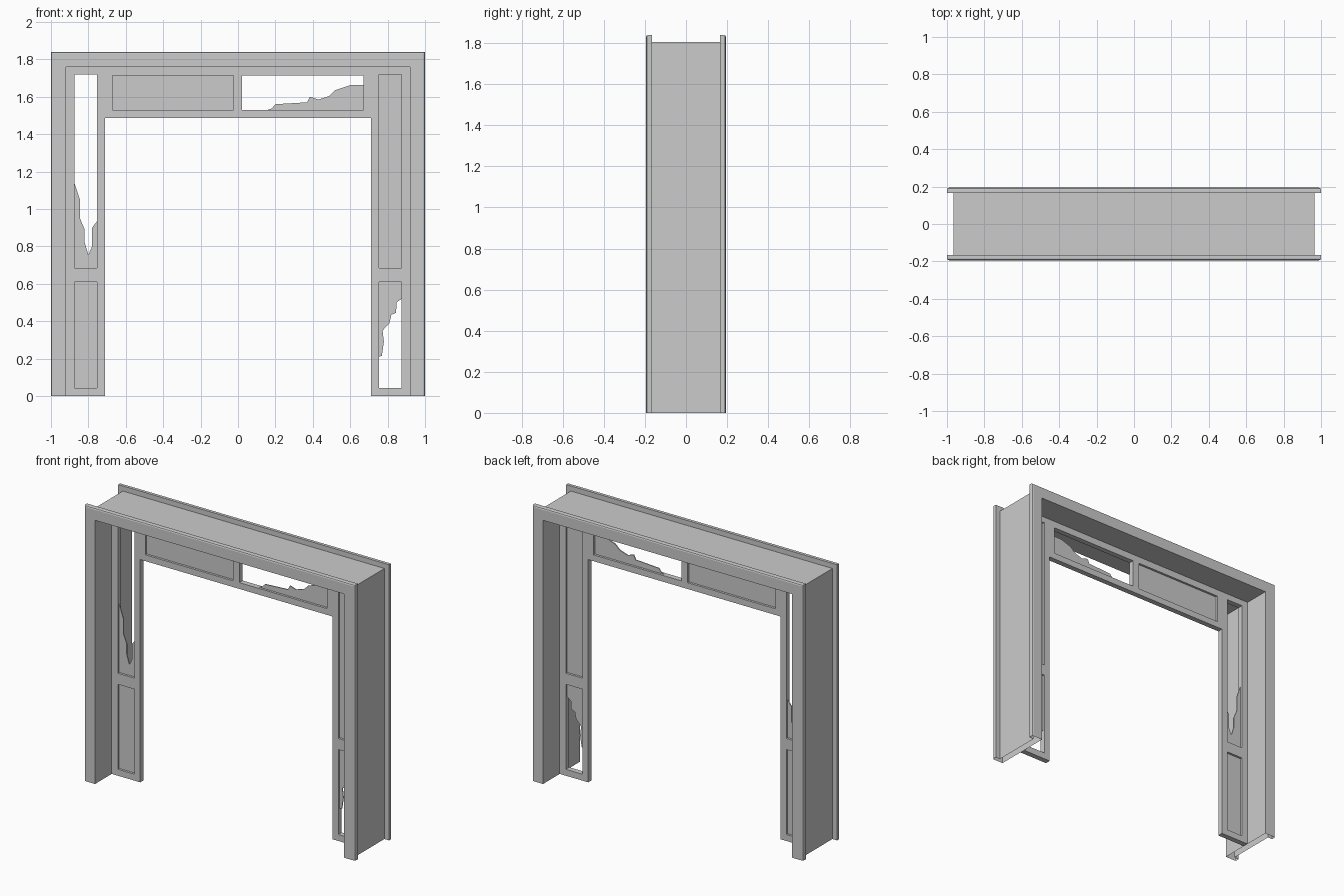
import bpy
import bmesh

cube = bpy.data.objects.get("Cube")
if cube:
    bpy.data.objects.remove(cube, do_unlink=True)

grey = bpy.data.materials.new("plain_grey")
grey.use_nodes = True
COLOUR = (0.6, 0.6, 0.6, 1)
grey.diffuse_color = COLOUR
grey.node_tree.nodes["Principled BSDF"].inputs["Base Color"].default_value = COLOUR

INNER_X, INNER_Z = 0.92, 1.76     # clear opening inside the casing
FRAME_DEPTH, PANE_DEPTH = 0.036, 0.006


def finish(name, bm, thickness=0):
    bmesh.ops.recalc_face_normals(bm, faces=bm.faces)
    mesh = bpy.data.meshes.new(name)
    bm.to_mesh(mesh)
    bm.free()
    mesh.materials.append(grey)
    obj = bpy.data.objects.new(name, mesh)
    bpy.context.collection.objects.link(obj)
    if thickness:
        solid = obj.modifiers.new("thickness", 'SOLIDIFY')
        solid.thickness = thickness
        solid.offset = 0
    return obj


def lattice(name, xs, zs, holes):
    """Flat grid of cells with some left open, thickened into a frame."""
    bm = bmesh.new()
    verts = [[bm.verts.new((x, 0, z)) for z in zs] for x in xs]
    for i in range(len(xs) - 1):
        for j in range(len(zs) - 1):
            if (i, j) not in holes:
                bm.faces.new((verts[i][j], verts[i + 1][j],
                              verts[i + 1][j + 1], verts[i][j + 1]))
    return finish(name, bm, FRAME_DEPTH)


def pane(name, outline):
    bm = bmesh.new()
    bm.faces.new([bm.verts.new((x, 0, z)) for x, z in outline])
    return finish(name, bm, PANE_DEPTH)


def rect(x0, x1, z0, z1):
    return [(x0, z0), (x1, z0), (x1, z1), (x0, z1)]


# Casing: H-shaped section (outward offset, depth) swept up, across and down
half = [(0, 0.194), (0.07, 0.194), (0.077, 0.191), (0.08, 0.184),
        (0.08, 0.165), (0.046, 0.165)]
section = half + [(o, -y) for o, y in reversed(half)]
bm = bmesh.new()
rings = []
for side, top in ((-1, False), (-1, True), (1, True), (1, False)):
    rings.append([bm.verts.new((side * (INNER_X + o), y, INNER_Z + o if top else 0))
                  for o, y in section])
for a, b in zip(rings, rings[1:]):
    for k in range(len(section)):
        n = (k + 1) % len(section)
        bm.faces.new((a[k], a[n], b[n], b[k]))
finish("door_casing", bm)

# Sidelight frames, each with a short lower and a tall upper opening
side_x = [0.71, 0.753, 0.875, INNER_X]
side_z = [0, 0.043, 0.61, 0.684, 1.719, INNER_Z]
side_holes = {(1, 1), (1, 3)}
lattice("left_sidelight_frame", side_x, side_z, side_holes)
lattice("right_sidelight_frame", [-x for x in reversed(side_x)], side_z, side_holes)

# Transom frame with two wide openings
lattice("transom_frame", [-0.71, -0.672, -0.025, 0.022, 0.67, 0.71],
        [1.487, 1.529, 1.714, INNER_Z], {(1, 1), (3, 1)})

# Whole panes
pane("left_upper_pane", rect(0.753, 0.875, 0.684, 1.719))
pane("right_lower_pane", rect(-0.875, -0.753, 0.043, 0.61))
pane("transom_right_pane", rect(-0.672, -0.025, 1.529, 1.714))

# Broken panes with jagged edges
pane("right_upper_broken_pane", [
    (-0.875, 0.684), (-0.753, 0.684), (-0.753, 0.935), (-0.78, 0.9),
    (-0.78, 0.8), (-0.8, 0.755), (-0.82, 0.82), (-0.82, 0.89),
    (-0.845, 0.95), (-0.845, 1.05), (-0.875, 1.14)])
pane("left_lower_broken_pane", [
    (0.753, 0.61), (0.753, 0.21), (0.769, 0.215), (0.78, 0.29), (0.773, 0.35),
    (0.81, 0.39), (0.82, 0.435), (0.845, 0.445), (0.848, 0.5),
    (0.875, 0.52), (0.875, 0.61)])
pane("transom_left_broken_pane", [
    (0.155, 1.529), (0.67, 1.529), (0.67, 1.662), (0.6, 1.662), (0.52, 1.635),
    (0.49, 1.605), (0.43, 1.585), (0.385, 1.6), (0.37, 1.57), (0.2, 1.56),
    (0.18, 1.537)])
